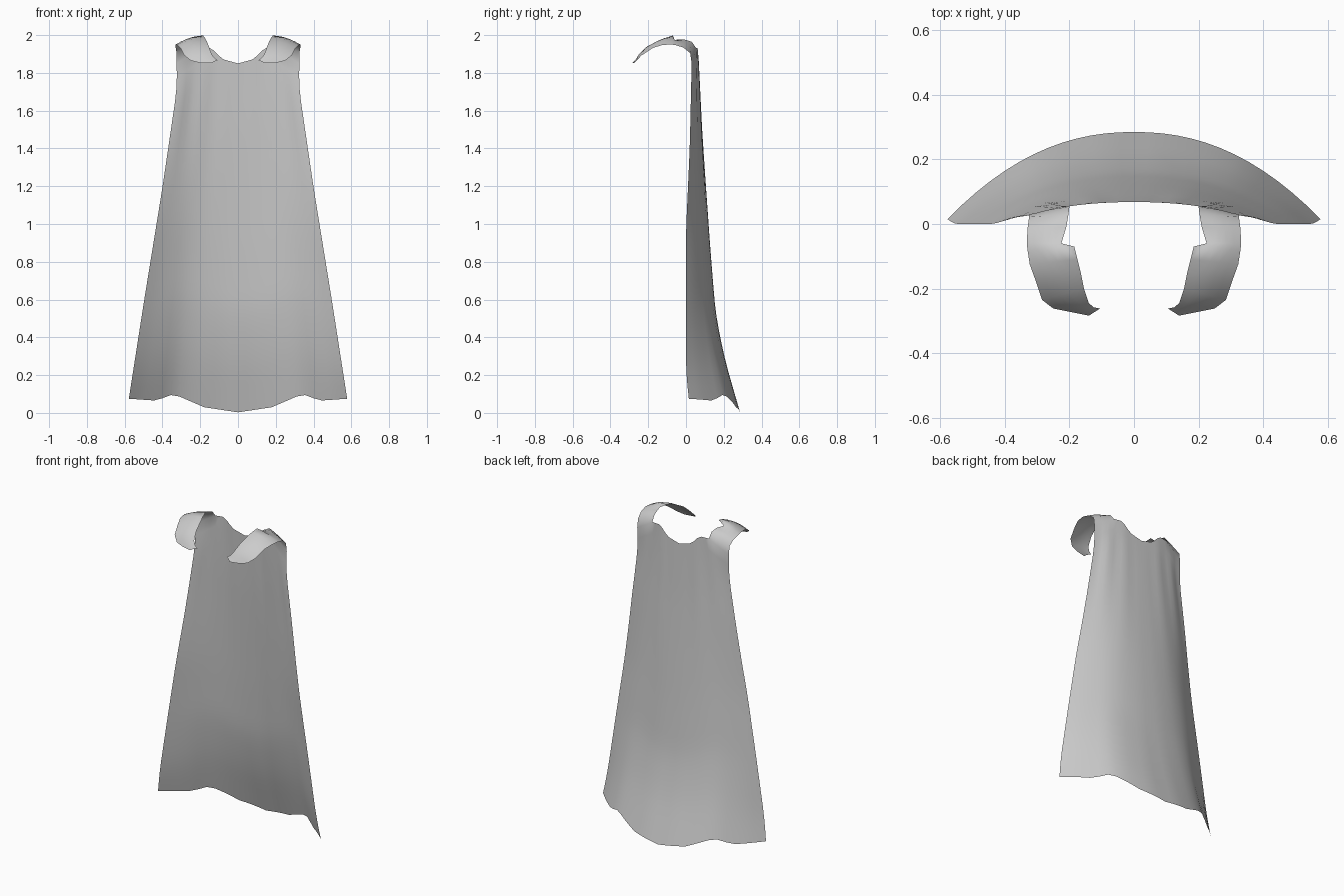
import bpy, bmesh, math
from mathutils import Vector

if "Cube" in bpy.data.objects:
    bpy.data.objects.remove(bpy.data.objects["Cube"], do_unlink=True)

ROWS, COLS, NECK = 26, 13, 8      # the neckline covers the first NECK columns


def linear(table, x):
    for (a, p), (b, q) in zip(table, table[1:]):
        if x <= b:
            return p + (q - p) * (x - a) / (b - a)
    return table[-1][1]


def soft(table, x, r=0.04):
    # rounded version of the polyline, exact at both ends
    r = min(r, x, 1 - x)
    return sum(linear(table, x + r * k / 2) for k in range(-2, 3)) / 5


# Profiles from hem (0) to shoulder (1)
half_width = [(0, .578), (.3, .495), (.63, .4), (.93, .322), (1, .325)]
back_y = [(0, .285), (.15, .205), (.28, .157), (.46, .13), (.65, .105), (.81, .085), (1, .068)]
edge_y = [(0, .015), (.08, 0), (.5, 0), (.75, .02), (1, .03)]
# Profiles from centre (0) to side edge (1)
hem_z = [(0, .003), (.31, .03), (.59, .1), (.75, .065), (1, .075)]
top_z = [(0, 1.85), (.26, 1.873), (.43, 1.932), (NECK / COLS, 1.93), (1, 1.85)]


def body_point(t, s):
    z0, z1 = linear(hem_z, t), linear(top_z, t)
    mid, side = soft(back_y, s), soft(edge_y, s)
    fold = .09 * s ** 7 * (1 - s) * math.cos(5.5 * math.pi * t) * t
    return Vector((soft(half_width, s) * t,
                   side + (mid - side) * (1 - t ** 2.2) + fold,
                   z0 + (z1 - z0) * s))


# Shoulder strap: inner edge and outer edge pairs, from back to front tip
strap = [
    ((.2, .055, 1.93), (.325, .03, 1.85)),
    ((.203, .03, 1.965), (.325, .022, 1.905)),
    ((.21, -.01, 1.977), (.33, -.015, 1.935)),
    ((.225, -.06, 1.975), (.332, -.06, 1.948)),
    ((.185, -.07, 1.998), (.33, -.08, 1.95)),
    ((.175, -.11, 1.985), (.323, -.125, 1.948)),
    ((.165, -.15, 1.967), (.305, -.175, 1.932)),
    ((.155, -.2, 1.942), (.285, -.235, 1.893)),
    ((.14, -.245, 1.9), (.25, -.262, 1.865)),
    ((.125, -.258, 1.88), (.2, -.272, 1.853)),
    ((.105, -.262, 1.865), (.14, -.284, 1.852)),
]


def strap_point(i, u):
    a, b = (Vector(p) for p in strap[i])
    p = a.lerp(b, u)
    bulge = math.sin(math.pi * u) * math.sin(math.pi * i / len(strap))
    p.z += .012 * bulge
    return p


def add_grid(bm, rows):
    verts = [[bm.verts.new(p) for p in row] for row in rows]
    for lo, hi in zip(verts, verts[1:]):
        for k in range(len(lo) - 1):
            bm.faces.new((lo[k + 1], lo[k], hi[k], hi[k + 1]))


# Half of the cape: draped back and shoulder strap, welded together
bm = bmesh.new()
add_grid(bm, [[body_point(c / COLS, r / ROWS) for c in range(COLS + 1)]
              for r in range(ROWS + 1)])
span = COLS - NECK
add_grid(bm, [[strap_point(i, k / span) for k in range(span + 1)]
              for i in range(len(strap))])
bmesh.ops.remove_doubles(bm, verts=bm.verts, dist=.003)

mesh = bpy.data.meshes.new("cape")
bm.to_mesh(mesh)
bm.free()
cape = bpy.data.objects.new("cape", mesh)
bpy.context.collection.objects.link(cape)

# Other half
mirror = cape.modifiers.new("mirror", 'MIRROR')
mirror.use_clip = True

# Grey cloth
cloth = bpy.data.materials.new("grey cloth")
cloth.use_nodes = True
grey = (.6, .6, .6, 1)
cloth.diffuse_color = grey
bsdf = cloth.node_tree.nodes["Principled BSDF"]
bsdf.inputs["Base Color"].default_value = grey
bsdf.inputs["Roughness"].default_value = .8
mesh.materials.append(cloth)
mesh.shade_smooth()
